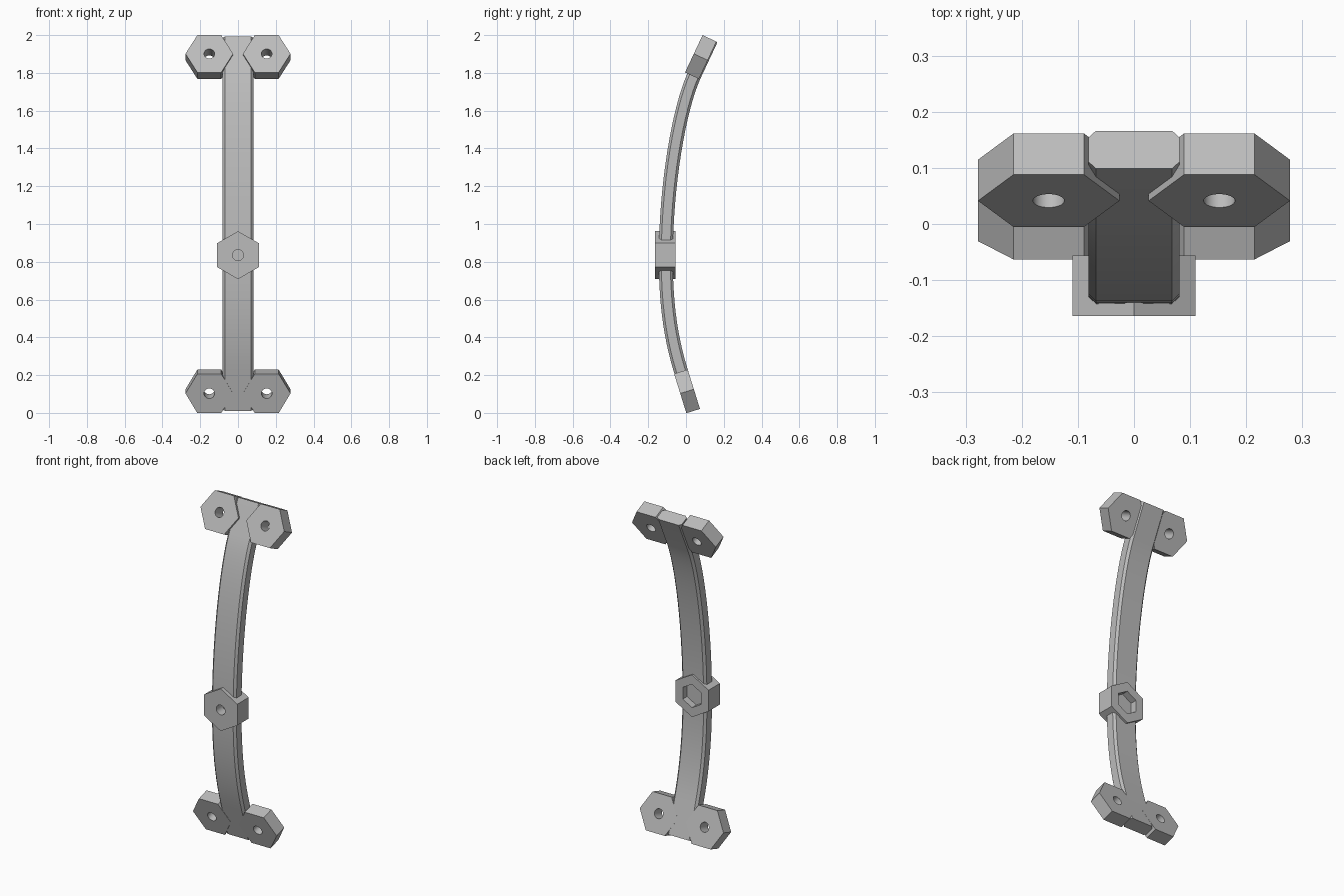
import bpy
import bmesh
import math
from mathutils import Matrix, Vector

old = bpy.data.objects.get("Cube")
if old:
    bpy.data.objects.remove(old, do_unlink=True)

grey = bpy.data.materials.new("plain grey")
grey.use_nodes = True
colour = (0.5, 0.5, 0.5, 1)
grey.diffuse_color = colour
grey.node_tree.nodes["Principled BSDF"].inputs["Base Color"].default_value = colour


def add_object(name, bm):
    bmesh.ops.recalc_face_normals(bm, faces=bm.faces)
    mesh = bpy.data.meshes.new(name)
    bm.to_mesh(mesh)
    bm.free()
    mesh.materials.append(grey)
    obj = bpy.data.objects.new(name, mesh)
    bpy.context.collection.objects.link(obj)
    return obj


def prism(name, sides, radius, depth, centre, lean=0, spin=0):
    """Prism whose axis runs front to back; lean tips its top backwards."""
    place = (Matrix.Translation(centre)
             @ Matrix.Rotation(math.radians(90 - lean), 4, 'X')
             @ Matrix.Rotation(math.radians(spin), 4, 'Z'))
    bm = bmesh.new()
    bmesh.ops.create_cone(bm, cap_ends=True, segments=sides, radius1=radius,
                          radius2=radius, depth=depth, matrix=place)
    return add_object(name, bm)


def cut(target, cutter):
    mod = target.modifiers.new("cut", 'BOOLEAN')
    mod.operation = 'DIFFERENCE'
    mod.solver = 'EXACT'
    mod.object = cutter
    bpy.context.view_layer.objects.active = target
    bpy.ops.object.modifier_apply(modifier=mod.name)


def bezier(a, b, c, d, steps):
    for i in range(steps + 1):
        t = i / steps
        s = 1 - t
        yield a * s**3 + b * 3 * s * s * t + c * 3 * s * t * t + d * t**3


# Curved bar: chamfered section swept along a path in the side plane (y, z)
path = [Vector((0.034, 0.022))]
path += bezier(Vector((-0.028, 0.225)), Vector((-0.09, 0.425)),
               Vector((-0.107, 0.62)), Vector((-0.107, 0.82)), 12)
path += list(bezier(Vector((-0.107, 0.82)), Vector((-0.107, 1.2)),
                    Vector((-0.038, 1.61)), Vector((0.0435, 1.787)), 16))[1:]
path.append(Vector((0.1325, 1.977)))

W, T, C = 0.081, 0.037, 0.013
quarter = [(W, T - C), (W - C, T)]
section = (quarter + [(-x, t) for x, t in reversed(quarter)]
           + [(-x, -t) for x, t in quarter]
           + [(x, -t) for x, t in reversed(quarter)])
bm = bmesh.new()
rings = []
for i, p in enumerate(path):
    along = (path[min(i + 1, len(path) - 1)] - path[max(i - 1, 0)]).normalized()
    out = Vector((along.y, -along.x))
    rings.append([bm.verts.new((x, p.x + out.x * t, p.y + out.y * t))
                  for x, t in section])
n = len(section)
for lo, hi in zip(rings, rings[1:]):
    for k in range(n):
        bm.faces.new((lo[k], lo[(k + 1) % n], hi[(k + 1) % n], hi[k]))
bm.faces.new(rings[0])
bm.faces.new(rings[-1])
bar = add_object("curved_bar", bm)
parts = [bar]

# Hexagonal mounting ears with screw holes, a pair at each end
ends = {"upper": ((0.078, 1.884), 25.2, 0.081),
        "lower": ((0.0055, 0.114), -17.3, 0.0755)}
for level, ((y, z), lean, thick) in ends.items():
    for side, sx in (("left", 1), ("right", -1)):
        centre = (sx * 0.152, y, z)
        ear = prism(f"{level}_{side}_ear", 6, 0.126, thick, centre, lean, 90)
        hole = prism("hole_cutter", 32, 0.028, 0.3, centre, lean)
        cut(ear, hole)
        bpy.data.objects.remove(hole, do_unlink=True)
        parts.append(ear)

# Middle hexagonal boss: round blind hole in front, nut pocket behind
boss = prism("middle_boss", 6, 0.127, 0.108, (0, -0.11, 0.835))
parts.append(boss)
front_hole = prism("hole_cutter", 32, 0.029, 0.1, (0, -0.155, 0.835))
nut_pocket = prism("pocket_cutter", 6, 0.07, 0.1, (0, -0.047, 0.835))
for cutter in (front_hole, nut_pocket):
    cut(boss, cutter)
    cut(bar, cutter)
    bpy.data.objects.remove(cutter, do_unlink=True)

# Smooth the curves and keep the edges sharp
bpy.ops.object.select_all(action='DESELECT')
for part in parts:
    part.select_set(True)
bpy.context.view_layer.objects.active = bar
bpy.ops.object.shade_smooth_by_angle(angle=math.radians(30))
